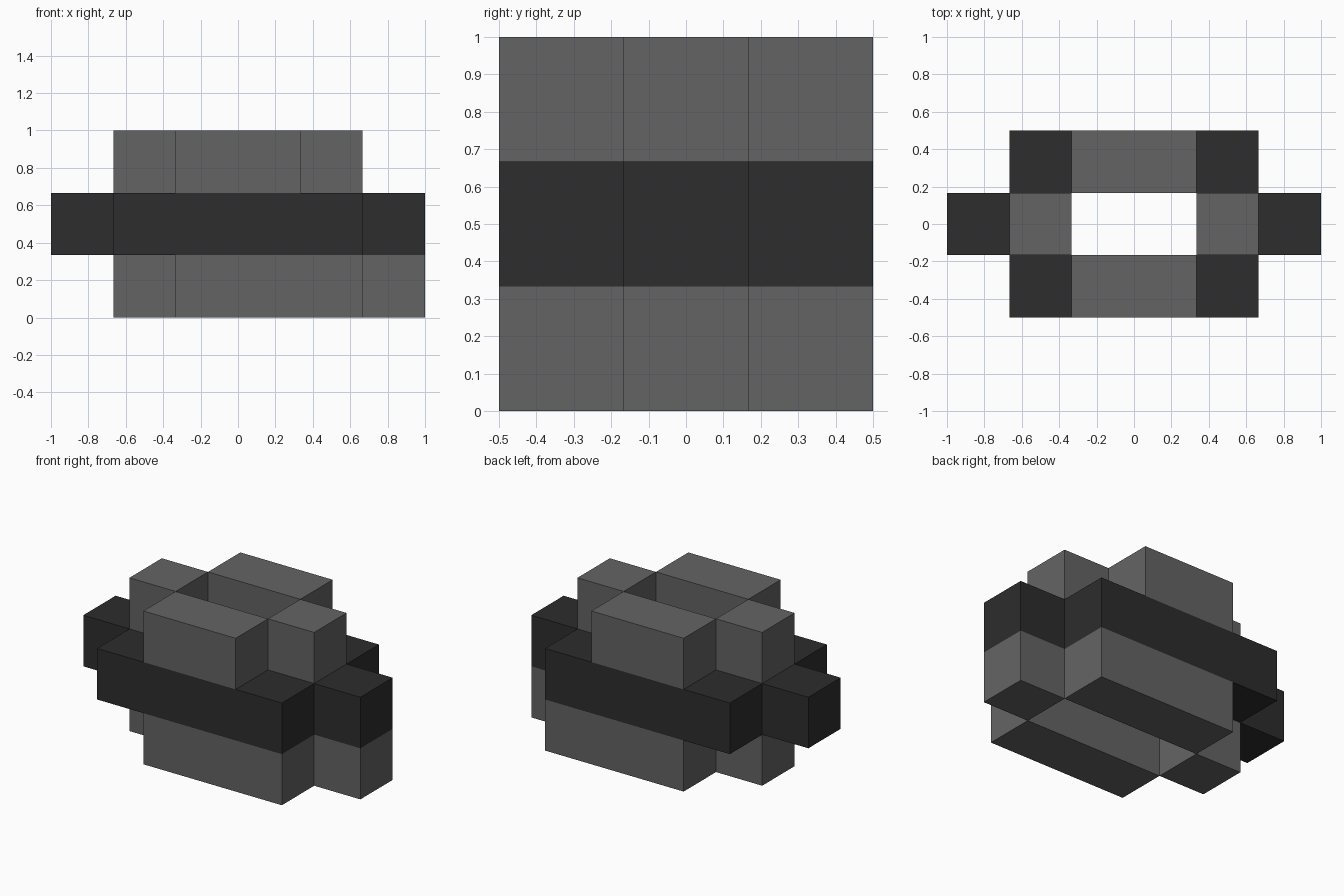
import bpy

if "Cube" in bpy.data.objects:
    bpy.data.objects.remove(bpy.data.objects["Cube"])

U = 1 / 3  # block unit


def material(name, v):
    m = bpy.data.materials.new(name)
    m.diffuse_color = (v, v, v, 1)
    m.use_nodes = True
    m.node_tree.nodes["Principled BSDF"].inputs["Base Color"].default_value = m.diffuse_color
    return m


grey = material("mid_grey", 0.127)
dark = material("dark_grey", 0.026)


def block(name, x0, x1, y0, y1, z0, mat):
    """Box one unit high, limits in block units."""
    bpy.ops.mesh.primitive_cube_add(
        size=1, location=((x0 + x1) / 2 * U, (y0 + y1) / 2 * U, (z0 + 0.5) * U))
    ob = bpy.context.object
    ob.name = name
    ob.scale = ((x1 - x0) * U, (y1 - y0) * U, U)
    bpy.ops.object.transform_apply(location=False, rotation=False, scale=True)
    ob.data.materials.append(mat)


def ring(name, x0, x1, z0, mat):
    """Hollow layer: a front and a back bar, closed by one block at each end."""
    block(name + "_front_bar", x0, x1, -1.5, -0.5, z0, mat)
    block(name + "_back_bar", x0, x1, 0.5, 1.5, z0, mat)
    block(name + "_left_end", x0 - 1, x0, -0.5, 0.5, z0, mat)
    block(name + "_right_end", x1, x1 + 1, -0.5, 0.5, z0, mat)


# Three stacked rings; the lowest is shifted to the right
ring("lower_ring", -1, 2, 0, grey)
ring("middle_ring", -2, 2, 1, dark)
ring("upper_ring", -1, 1, 2, grey)
